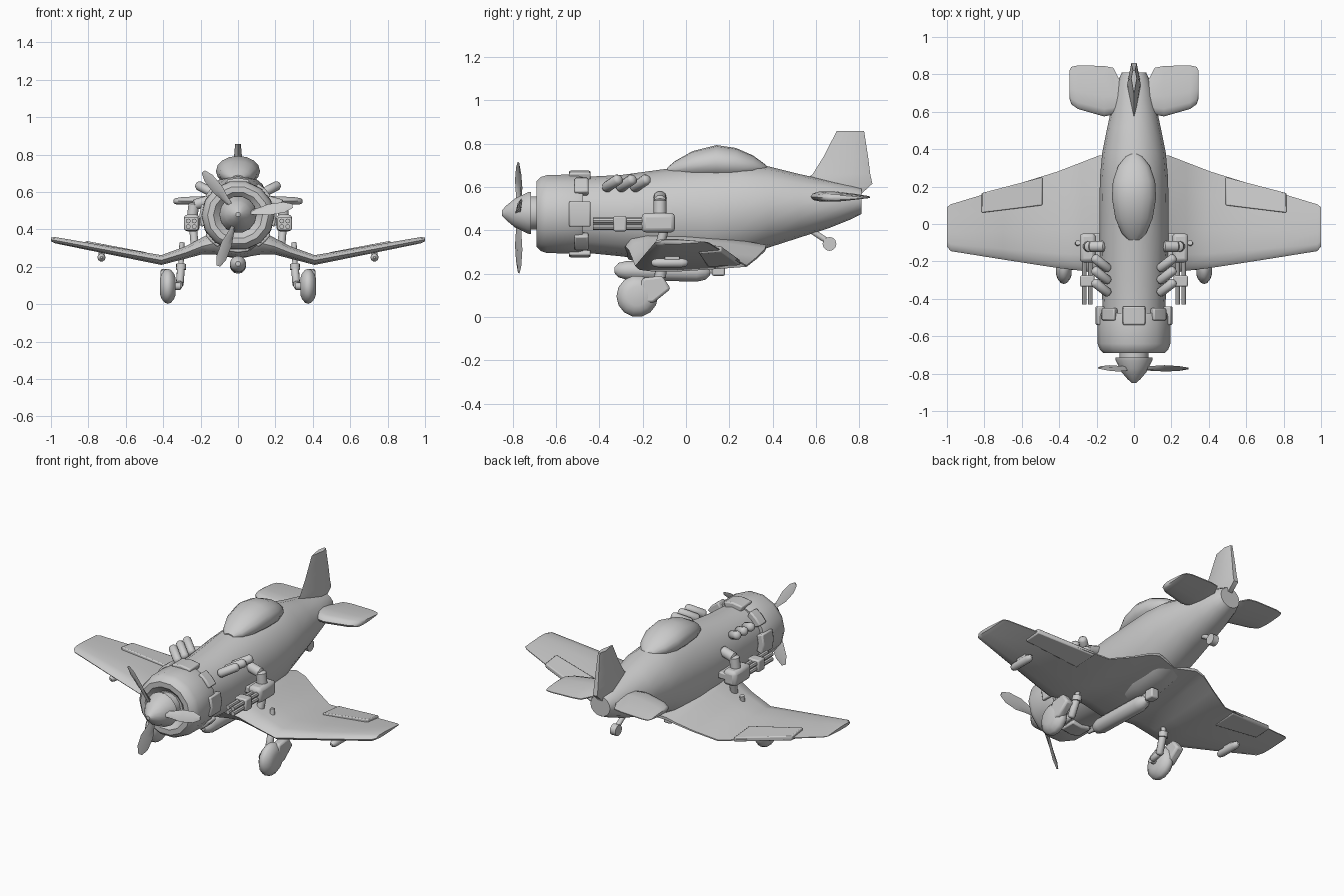
import bpy, bmesh, math
from mathutils import Vector, Matrix

cube = bpy.data.objects.get("Cube")
if cube:
    bpy.data.objects.remove(cube, do_unlink=True)

GREY = (0.6, 0.6, 0.6, 1)
mat = bpy.data.materials.new("plain grey")
mat.use_nodes = True
mat.diffuse_color = GREY
mat.node_tree.nodes["Principled BSDF"].inputs["Base Color"].default_value = GREY


def finish(name, bm, mirror=False, angle=40, bevel=0):
    bmesh.ops.remove_doubles(bm, verts=bm.verts, dist=0.0002)
    bmesh.ops.recalc_face_normals(bm, faces=bm.faces)
    me = bpy.data.meshes.new(name)
    bm.to_mesh(me)
    bm.free()
    me.materials.append(mat)
    ob = bpy.data.objects.new(name, me)
    bpy.context.collection.objects.link(ob)
    bpy.ops.object.select_all(action='DESELECT')
    ob.select_set(True)
    bpy.context.view_layer.objects.active = ob
    bpy.ops.object.shade_smooth_by_angle(angle=math.radians(angle))
    if bevel:
        b = ob.modifiers.new("Bevel", 'BEVEL')
        b.width, b.segments = bevel, 2
    if mirror:
        ob.modifiers.new("Mirror", 'MIRROR')
    return ob


def loft(name, rings, **kw):
    """Skin a list of equal closed rings and cap both ends."""
    bm = bmesh.new()
    loops = [[bm.verts.new(p) for p in ring] for ring in rings]
    n = len(loops[0])
    for a, b in zip(loops, loops[1:]):
        for i in range(n):
            j = (i + 1) % n
            bm.faces.new((a[i], a[j], b[j], b[i]))
    bm.faces.new(loops[0])
    bm.faces.new(loops[-1])
    return finish(name, bm, **kw)


def spin(name, start, end, profile, sides=12, **kw):
    """Revolve (distance, radius) pairs about the line from start to end."""
    start, end = Vector(start), Vector(end)
    rot = (end - start).to_track_quat('Z', 'Y')
    rings = [[start + rot @ Vector((r * math.cos(t), r * math.sin(t), d))
              for t in (math.tau * i / sides for i in range(sides))]
             for d, r in profile]
    return loft(name, rings, **kw)


def rod(name, start, end, r, sides=10, round_end=0.0, **kw):
    """Cylinder whose ends are rounded over the length round_end."""
    size = (Vector(end) - Vector(start)).length
    e = round_end
    prof = [(0, r), (size, r)]
    if e:
        prof = [(0, r * .3), (e * .3, r * .75), (e, r),
                (size - e, r), (size - e * .3, r * .75), (size, r * .3)]
    return spin(name, start, end, prof, sides, **kw)


def box(name, lo, hi, bevel=0.008, mirror=False):
    lo, hi = Vector(lo), Vector(hi)
    bm = bmesh.new()
    m = Matrix.Translation((lo + hi) / 2) @ Matrix.Diagonal((*(hi - lo), 1))
    bmesh.ops.create_cube(bm, size=1, matrix=m)
    return finish(name, bm, mirror=mirror, bevel=bevel)


def oval(y, low, high, half, n=16):
    return [(half * math.cos(t), y, (low + high) / 2 + (high - low) / 2 * math.sin(t))
            for t in (math.tau * i / n for i in range(n))]


# Fuselage: station, belly, spine, half width
loft("fuselage", [oval(*s) for s in (
    (-.5, .3, .645, .165), (-.3, .28, .655, .175), (-.08, .25, .685, .185),
    (.1, .24, .7, .185), (.25, .27, .708, .182), (.38, .32, .695, .17),
    (.52, .365, .66, .142), (.66, .41, .63, .112), (.76, .45, .61, .088),
    (.81, .475, .595, .065))])
# Canopy
loft("canopy", [oval(*s) for s in (
    (-.085, .66, .69, .03), (-.05, .645, .72, .065), (.03, .635, .765, .1),
    (.14, .63, .793, .118), (.23, .63, .78, .113), (.31, .645, .745, .085),
    (.36, .66, .708, .045), (.375, .67, .695, .02))])

# Engine cowling, cooling flaps, spinner
HUB = .475
loft("cowling", [oval(y, HUB - r, HUB + r, r * 1.05, 14) for y, r in (
    (-.655, .09), (-.69, .125), (-.69, .155), (-.67, .175), (-.64, .185),
    (-.5, .187), (-.475, .18), (-.475, .15))])
for i in range(8):
    wide = i % 2 == 0
    a, span = math.tau * i / 8, .31 if wide else .24
    y0, y1 = (-.54, -.44) if wide else (-.515, -.45)
    rings = []
    for t in (a - span, a, a + span):
        c, s = math.cos(t), math.sin(t)
        rings.append([(r * 1.03 * c, y, HUB + r * s)
                      for r, y in ((.16, y0), (.16, y1), (.2, y1), (.2, y0))])
    loft(f"cowl_flap_{i + 1}", rings, bevel=.008)
spin("spinner", (0, -.85, .48), (0, 0, .48),
     ((0, .012), (.02, .034), (.06, .068), (.075, .075), (.12, .098), (.135, .1),
      (.135, .078), (.2, .078)), 14)

# Propeller blades
for i in range(3):
    a = math.radians(9 + 120 * i)
    out, side = Vector((math.cos(a), 0, math.sin(a))), Vector((-math.sin(a), 0, math.cos(a)))
    rings = []
    for d, chord, thick, pitch in ((.04, .014, .012, 50), (.11, .022, .01, 38),
                                   (.17, .034, .008, 30), (.25, .03, .006, 24),
                                   (.295, .012, .004, 20)):
        p = math.radians(pitch)
        u = side * math.cos(p) + Vector((0, math.sin(p), 0))
        v = out.cross(u)
        mid = Vector((0, -.772, .48)) + out * d
        rings.append([mid + u * chord, mid + v * thick, mid - u * chord, mid - v * thick])
    loft(f"propeller_blade_{i + 1}", rings, angle=80)

# Wings: span, leading edge, trailing edge, height and depth
FOIL = ((0, 0), (.04, .32), (.15, .5), (.4, .5), (.75, .28), (1, .06),
        (1, -.06), (.75, -.24), (.4, -.45), (.15, -.45), (.04, -.32))


def foil(x, lead, trail, z, depth):
    return [(x, lead + (trail - lead) * c, z + depth * t) for c, t in FOIL]


loft("wings", [foil(*s) for s in (
    (0, -.29, .34, .31, .14), (.13, -.28, .37, .325, .13), (.19, -.265, .365, .31, .095),
    (.28, -.25, .33, .275, .07), (.41, -.235, .28, .235, .055),
    (.7, -.19, .19, .289, .045), (.98, -.145, .105, .342, .035),
    (1, -.12, .09, .346, .02))], mirror=True, angle=50)


def slope(x):
    return .235 + (x - .41) * .19


# Raised ailerons
loft("ailerons", [[(x, lead, slope(x) + .028), (x, trail, slope(x) + .014),
                   (x, trail, slope(x) - .012), (x, lead, slope(x) - .02)]
                  for x, lead, trail in ((.49, .1, .25), (.815, .06, .165))],
     mirror=True, bevel=.006)

# Tail surfaces
loft("tailplane", [foil(*s) for s in (
    (.03, .6, .77, .555, .05), (.08, .6, .775, .555, .05), (.11, .585, .835, .555, .05),
    (.16, .575, .845, .555, .048), (.3, .615, .848, .552, .042),
    (.335, .64, .84, .55, .034), (.345, .67, .82, .55, .02))], mirror=True, angle=50)
loft("tail_fin", [[(0, a, z), (w, (a + 2 * b) / 3, z), (w * .4, b, z),
                   (-w * .4, b, z), (-w, (a + 2 * b) / 3, z)]
                  for z, a, b, w in ((.56, .5, .8, .034), (.615, .53, .86, .036),
                                     (.66, .585, .85, .033), (.74, .635, .84, .026),
                                     (.857, .695, .822, .015))], angle=50)

# Exhaust stubs
for i in range(3):
    y = -.375 + i * .065
    rod(f"exhaust_{i + 1}", (.13, y, .593), (.22, y + .07, .64), .025,
        round_end=.015, mirror=True)

# Side guns with ammunition feed and mount
for i, (x, z) in enumerate(((.234, .445), (.266, .445), (.234, .415), (.266, .415))):
    rod(f"gun_barrel_{i + 1}", (x, -.43, z), (x, -.15, z), .013, 8, mirror=True)
box("gun_clamp", (.212, -.335, .395), (.288, -.275, .466), mirror=True)
box("gun_body", (.205, -.205, .39), (.29, -.05, .48), .02, mirror=True)
box("gun_bracket", (.165, -.18, .42), (.24, -.05, .46), mirror=True)
rod("feed_upright", (.245, -.12, .46), (.235, -.12, .545), .03, mirror=True, round_end=.01)
rod("feed_elbow", (.24, -.12, .53), (.15, -.12, .555), .03, mirror=True, round_end=.01)
rod("gun_post", (.24, -.1, .41), (.23, -.13, .29), .022, mirror=True)

# Main landing gear
spin("main_wheels", (.333, -.225, .096), (.417, -.225, .096),
     ((0, .045), (.008, .068), (.025, .09), (.042, .096),
      (.059, .09), (.076, .068), (.084, .045)), 14, mirror=True)
loft("wheel_covers", [[(x, y, z) for y, z in ((-.24, .065), (-.15, .065), (-.07, .13),
                                              (-.11, .19), (-.2, .18))]
                      for x in (.365, .415)], mirror=True, bevel=.012)
rod("upper_strut", (.3, -.1, .33), (.305, -.12, .19), .014, mirror=True)
rod("lower_strut", (.304, -.115, .21), (.312, -.16, .095), .021, mirror=True, round_end=.01)
rod("strut_collar", (.304, -.115, .215), (.305, -.12, .185), .027, mirror=True)
rod("fork", (.312, -.16, .11), (.315, -.225, .095), .018, mirror=True, round_end=.01)
rod("axle", (.308, -.225, .096), (.37, -.225, .096), .02, mirror=True)

# Belly tank, wing bombs, tail wheel
rod("belly_tank", (0, -.33, .217), (0, .11, .205), .044, 12, round_end=.06)
box("tank_pylon", (-.012, .08, .2), (.012, .13, .26), .004)
box("belly_hook", (-.025, .12, .19), (.025, .18, .25))
rod("wing_bombs", (.73, -.16, .25), (.73, .01, .25), .022, round_end=.03, mirror=True)
box("bomb_racks", (.715, -.1, .25), (.745, -.03, .295), .004, mirror=True)
rod("tail_strut", (0, .56, .41), (0, .66, .345), .014)
rod("tail_wheel", (-.018, .662, .337), (.018, .662, .337), .032, 12)
